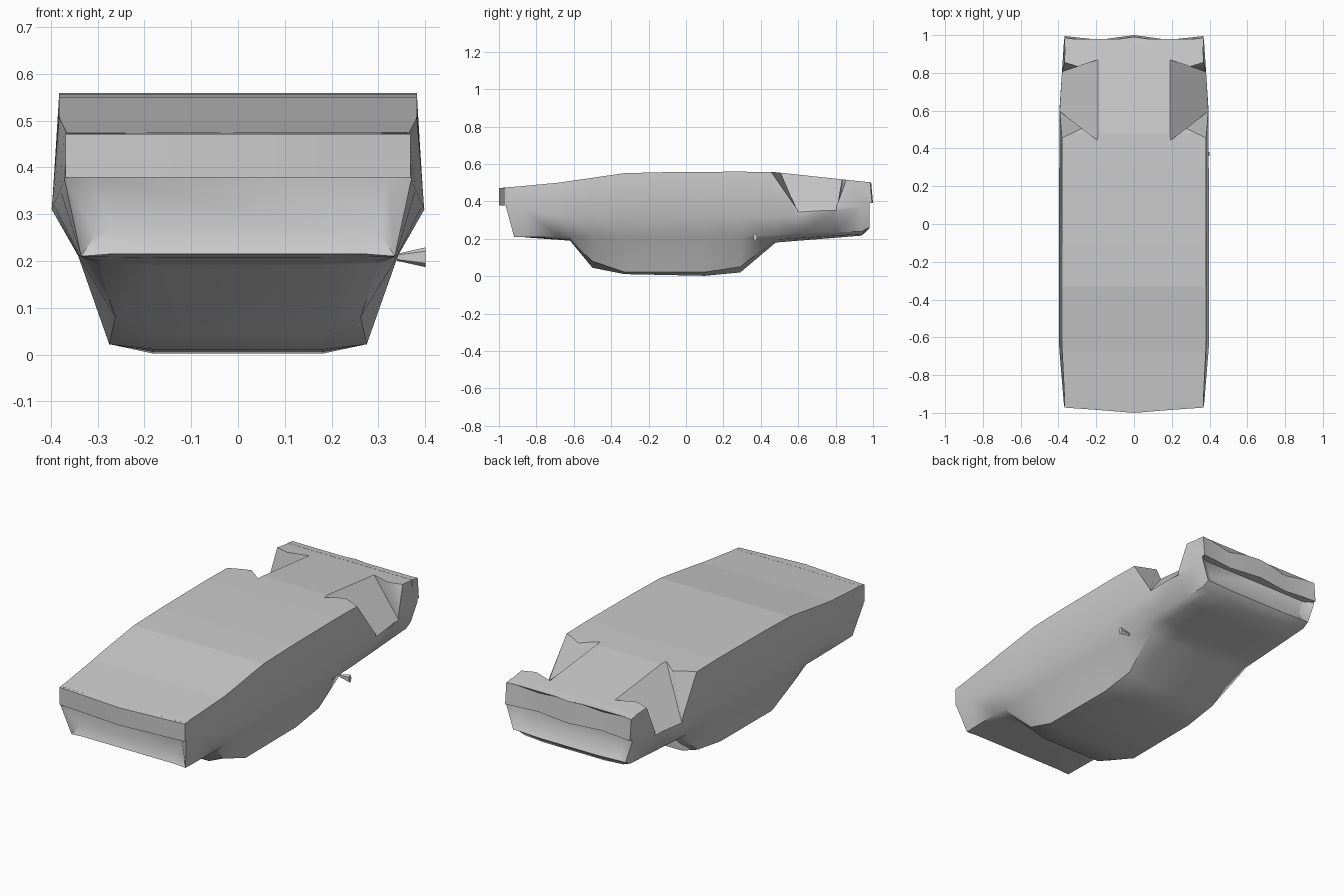
import bpy
import bmesh

cube = bpy.data.objects.get("Cube")
if cube:
    bpy.data.objects.remove(cube, do_unlink=True)

grey = bpy.data.materials.new("plain grey")
grey.use_nodes = True
GREY = (0.6, 0.6, 0.6, 1)
grey.diffuse_color = GREY
grey.node_tree.nodes["Principled BSDF"].inputs["Base Color"].default_value = GREY


def along(line, y):
    """Height or half width at y on a polyline of (y, value) points."""
    if y <= line[0][0]:
        return line[0][1]
    for (a, va), (b, vb) in zip(line, line[1:]):
        if y <= b:
            return va + (vb - va) * (y - a) / (b - a)
    return line[-1][1]


def finish(name, bm):
    bmesh.ops.recalc_face_normals(bm, faces=bm.faces)
    mesh = bpy.data.meshes.new(name)
    bm.to_mesh(mesh)
    bm.free()
    mesh.materials.append(grey)
    obj = bpy.data.objects.new(name, mesh)
    bpy.context.collection.objects.link(obj)
    return obj


def loft(name, rings, inset_ends=False):
    bm = bmesh.new()
    rows = [[bm.verts.new(p) for p in ring] for ring in rings]
    n = len(rows[0])
    for a, b in zip(rows, rows[1:]):
        for i in range(n):
            j = (i + 1) % n
            bm.faces.new((a[i], a[j], b[j], b[i]))
    caps = [bm.faces.new(rows[0]), bm.faces.new(rows[-1])]
    bmesh.ops.recalc_face_normals(bm, faces=bm.faces)
    if inset_ends:
        for cap in caps:
            bmesh.ops.inset_region(bm, faces=[cap], thickness=0.05, depth=-0.03)
    return finish(name, bm)


def shade(obj):
    """Smooth sides with crisp edges and flat upper panels."""
    bpy.ops.object.select_all(action="DESELECT")
    obj.select_set(True)
    bpy.context.view_layer.objects.active = obj
    bpy.ops.object.shade_smooth_by_angle(angle=0.85)
    for poly in obj.data.polygons:
        if poly.normal.z > 0.6:
            poly.use_smooth = False


# Long lines of the hull, each as (y, value)
top_z = [(-1, .47), (-.68, .50), (-.3, .555), (.44, .56), (1, .50)]
top_w = [(-.97, .365), (-.63, .382), (.6, .382), (.98, .362)]
side_w = [(-.97, .37), (-.63, .398), (.6, .395), (.98, .37)]
side_z = [(-.97, .375), (-.63, .31), (.6, .32), (.98, .38)]
sill_w = [(-.96, .335), (-.6, .342), (.5, .342), (.98, .33)]
sill_z = [(-.96, .21), (.3, .215), (.94, .24), (.98, .26)]
low_w = [(-.96, .27), (-.62, .30), (-.5, .262), (-.33, .275), (.29, .272), (.48, .29)]
low_z = [(-.96, .215), (-.62, .195), (-.5, .08), (-.33, .022), (.15, .022),
         (.29, .05), (.48, .195), (.94, .225), (.98, .26)]
belly_z = [(-.96, .215), (-.62, .19), (-.5, .045), (-.33, .011), (.1, .002),
           (.29, .02), (.48, .18), (.94, .217), (.98, .255)]

# Hull
rings = []
for y in (-.965, -.85, -.68, -.62, -.5, -.33, -.1, .1, .29, .48, .6, .8, .94, .98):
    half = [(along(top_w, y), along(top_z, y)),
            (along(side_w, y), along(side_z, y)),
            (along(sill_w, y), along(sill_z, y)),
            (along(low_w, y), along(low_z, y)),
            (.18, along(belly_z, y))]
    outline = half + [(-x, z) for x, z in reversed(half)]
    slant = .27 if y < -.96 else 0
    rings.append([(x, y + slant * max(0, .38 - z), z) for x, z in outline])
hull = loft("hull", rings, inset_ends=True)

# Wedge notches in the rear corners
for s in (1, -1):
    front = [(.19, .44, .56), (.41, .61, .325), (.41, .44, .56), (.41, .44, .7), (.19, .44, .7)]
    back = [(.19, .87, .515), (.41, .795, .325), (.41, .87, .515), (.41, .87, .7), (.19, .87, .7)]
    cutter = loft("notch_cutter", [[(s * x, y, z) for x, y, z in r] for r in (front, back)])
    cutter.hide_render = True
    bpy.context.view_layer.objects.active = hull
    cut = hull.modifiers.new("notch", "BOOLEAN")
    cut.object = cutter
    cut.operation = "DIFFERENCE"
    cut.solver = "EXACT"
    bpy.ops.object.modifier_apply(modifier=cut.name)
    bpy.data.objects.remove(cutter, do_unlink=True)
shade(hull)


# Bumpers, bowed across the width
def bumper(name, bow, inner, w, low, high, inner_high):
    rings = []
    for x, y in bow:
        rings.append([(x * w, inner, low), (x * w, y, low),
                      (x * w, y - (.01 if y > 0 else 0), high), (x * w, inner, inner_high)])
    shade(loft(name, rings))


bumper("front_bumper", [(-1, -.972), (-.5, -.985), (0, -1), (.5, -.985), (1, -.972)],
       -.94, .368, .378, .471, .476)
bumper("rear_bumper", [(-1, .995), (-.5, .975), (0, 1), (.5, .975), (1, .995)],
       .94, .367, .39, .501, .507)

# Small side mirror on the left
bm = bmesh.new()
bmesh.ops.create_cone(bm, cap_ends=True, segments=5, radius1=.008, radius2=.022, depth=.06)
for v in bm.verts:
    x, y, z = v.co
    v.co = (.37 + z, .37 + y * .5, .208 + x)
finish("side_mirror", bm)
